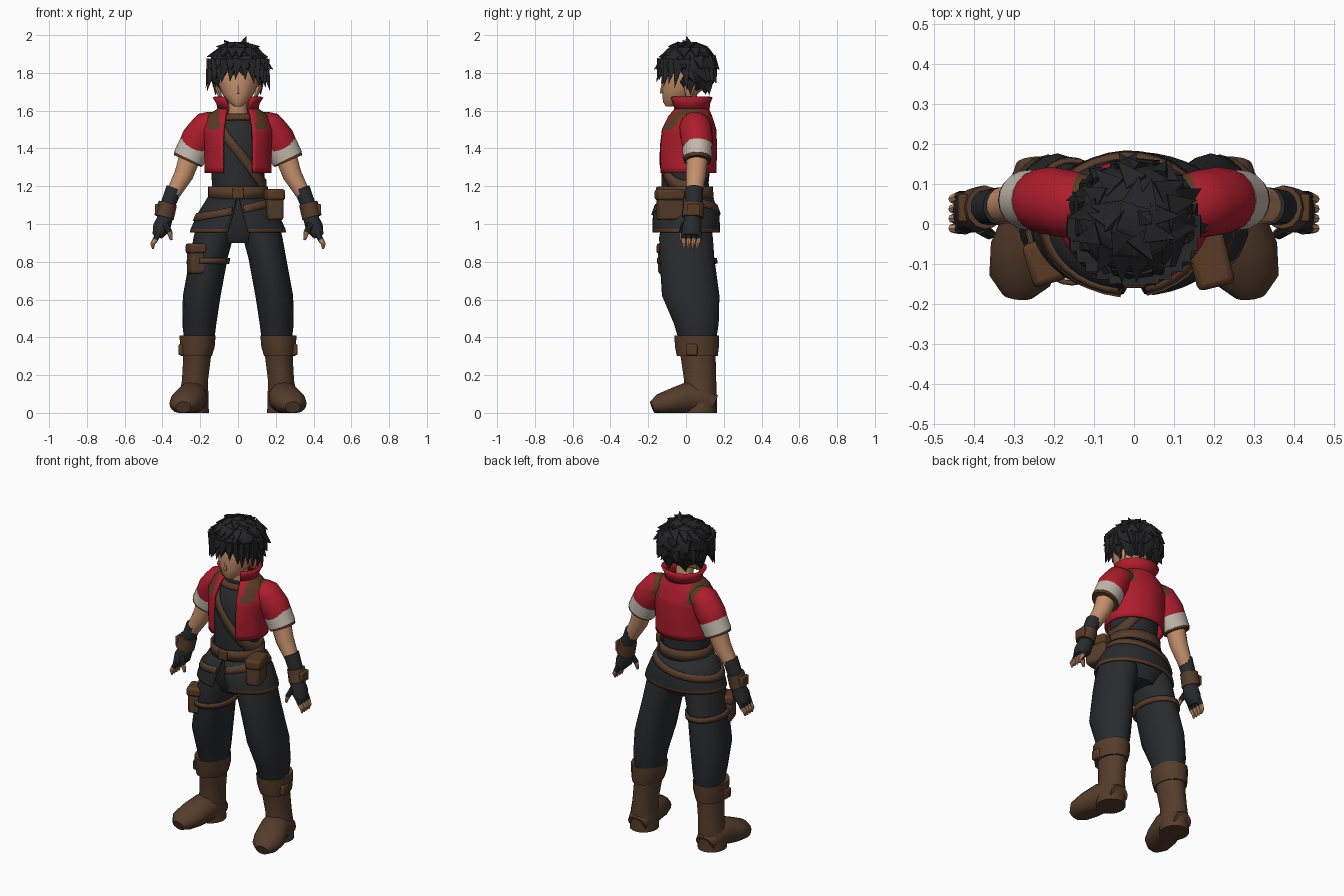
import bpy, bmesh, random
from math import sin, cos, pi, radians
from mathutils import Vector

random.seed(4)
if "Cube" in bpy.data.objects:
    bpy.data.objects.remove(bpy.data.objects["Cube"])


def material(name, *rgb):
    m = bpy.data.materials.new(name)
    m.use_nodes = True
    m.diffuse_color = (*rgb, 1)
    bsdf = m.node_tree.nodes["Principled BSDF"]
    bsdf.inputs["Base Color"].default_value = (*rgb, 1)
    bsdf.inputs["Roughness"].default_value = 0.9
    return m


SKIN = material("skin", 0.56, 0.28, 0.15)
HAIR = material("black hair", 0.018, 0.018, 0.02)
RED = material("red cloth", 0.42, 0.012, 0.026)
DARK = material("charcoal cloth", 0.022, 0.023, 0.026)
LEATHER = material("brown leather", 0.09, 0.045, 0.024)
BELT = material("belt brown", 0.10, 0.043, 0.018)
WHITE = material("off white cloth", 0.55, 0.48, 0.42)
made = []


def finish(name, bm, mats, rule=None, thick=0):
    bmesh.ops.recalc_face_normals(bm, faces=bm.faces[:])
    if rule:
        for f in bm.faces:
            f.material_index = int(rule(f.calc_center_median()))
    me = bpy.data.meshes.new(name)
    bm.to_mesh(me)
    bm.free()
    ob = bpy.data.objects.new(name, me)
    bpy.context.collection.objects.link(ob)
    for m in mats:
        me.materials.append(m)
    if thick:
        mod = ob.modifiers.new("thickness", "SOLIDIFY")
        mod.thickness = thick
        mod.offset = 0
    made.append(ob)
    return ob


def skin_rows(bm, rows, closed):
    n = len(rows[0])
    for a, b in zip(rows, rows[1:]):
        for i in range(n if closed else n - 1):
            j = (i + 1) % n
            bm.faces.new((a[i], a[j], b[j], b[i]))


def loft(name, secs, mats, n=16, up=None, side=1, sub=1, rule=None, opened=False, thick=0):
    """Rings (x, y, z, rx, ry[, front gap]); level, or square to the path when up is given."""
    fine = []
    for p, q in zip(secs, secs[1:]):
        fine += [[a + (b - a) * k / sub for a, b in zip(p, q)] for k in range(sub)]
    fine.append(list(secs[-1]))
    bm, rows = bmesh.new(), []
    for k, s in enumerate(fine):
        c, u, v = Vector(s[:3]), Vector((1, 0, 0)), Vector((0, 1, 0))
        if up:
            t = Vector(fine[min(k + 1, len(fine) - 1)][:3]) - Vector(fine[max(k - 1, 0)][:3])
            t.normalize()
            v = Vector(up) - t * t.dot(Vector(up))
            v.normalize()
            u = v.cross(t)
        gap = s[5] if opened else 0
        row = []
        for i in range(n):
            a = gap + (2 * pi - 2 * gap) * i / (n - 1 if opened else n)
            p = c + u * s[3] * sin(a) - v * s[4] * cos(a)
            row.append(bm.verts.new((p.x * side, p.y, max(p.z, 0))))
        rows.append(row)
    skin_rows(bm, rows, not opened)
    if not opened:
        bm.faces.new(rows[0])
        bm.faces.new(rows[-1])
    return finish(name, bm, mats, rule, thick)


def at(secs, z):
    """Section values of a level loft at height z."""
    order = sorted(secs, key=lambda s: s[2])
    for p, q in zip(order, order[1:]):
        if z <= q[2]:
            k = max(0, (z - p[2]) / (q[2] - p[2]))
            return [a + (b - a) * k for a, b in zip(p, q)]
    return order[-1]


def band(name, secs, height, mid, mat, off=0.008, gap=0, side=1, n=32):
    """Strap that follows a level loft, its height given by a function of the angle."""
    bm, rows = bmesh.new(), []
    for e in (-0.5, 0.5):
        row = []
        for i in range(n):
            a = gap + (2 * pi - 2 * gap) * i / (n - 1 if gap else n)
            z = mid(a) + e * height
            s = at(secs, z)
            row.append(bm.verts.new((side * (s[0] + (s[3] + off) * sin(a)),
                                     s[1] - (s[4] + off) * cos(a), z)))
        rows.append(row)
    skin_rows(bm, rows, not gap)
    return finish(name, bm, [mat], thick=0.012)


def box(name, loc, size, mat, turn=0, bevel=0.015):
    bm = bmesh.new()
    bmesh.ops.create_cube(bm, size=1)
    for v in bm.verts:
        v.co = Vector(a * b for a, b in zip(v.co, size))
    ob = finish(name, bm, [mat])
    ob.location, ob.rotation_euler = loc, (0, 0, turn)
    mod = ob.modifiers.new("soft edges", "BEVEL")
    mod.width, mod.segments = bevel, 2


# Head, neck and ears
loft("head", [(0, -.085, 1.622, .02, .02), (0, -.062, 1.645, .05, .06), (0, -.03, 1.69, .085, .095),
              (0, -.01, 1.75, .108, .122), (0, .005, 1.83, .118, .128), (0, .01, 1.91, .08, .09)], [SKIN], 20)
loft("neck", [(0, .03, 1.52, .065, .06), (0, .02, 1.6, .05, .05), (0, .0, 1.7, .052, .055)], [SKIN])
loft("nose", [(0, -.125, 1.69, .012, .014), (0, -.12, 1.75, .006, .008)], [SKIN], 6)
for s, tag in ((1, "left"), (-1, "right")):
    loft(tag + "_ear", [(.095, .015, 1.675, .01, .015), (.11, .02, 1.72, .016, .03),
                        (.115, .025, 1.76, .012, .025)], [SKIN], 8, side=s)

# Spiky hair: open-faced cap plus pointed locks
centre, radii = Vector((0, .01, 1.822)), Vector((.152, .148, .138))
bm = bmesh.new()
bmesh.ops.create_icosphere(bm, subdivisions=3, radius=1)
for v in bm.verts:
    v.co = centre + v.co * radii
bmesh.ops.delete(bm, geom=[f for f in bm.faces if (lambda c: (c.z < 1.8 and c.y < -.03) or c.z < 1.71)(
    f.calc_center_median())], context="FACES")


def lock(base, tip, r):
    d = (tip - base).normalized()
    u = d.orthogonal().normalized()
    w = d.cross(u)
    ring = [bm.verts.new(base + r * (u * cos(k * pi / 2) + w * sin(k * pi / 2))) for k in range(4)]
    end = bm.verts.new(tip)
    for k in range(4):
        bm.faces.new((ring[k], ring[(k + 1) % 4], end))
    bm.faces.new(ring)


def shell(a, e, k):
    return centre + Vector((sin(a) * cos(e), -cos(a) * cos(e), sin(e))) * radii * k


for deg, count in ((-38, 15), (-12, 17), (14, 17), (38, 13), (62, 8)):
    for i in range(count):
        a = 2 * pi * (i + random.random() * .6) / count
        e = radians(deg)
        if cos(a) > -.05 and deg < 0 and (cos(a) > .3 or deg < -20):
            continue
        tip = shell(a + random.uniform(-.25, .35), e - .2, random.uniform(1.12, 1.24))
        lock(shell(a, e + .15, .85), tip + Vector((0, 0, -.012)), .042)
for i in range(13):
    a = -1.45 + 2.9 * i / 12
    tip = shell(a + random.uniform(-.12, .12), 0, random.uniform(1.06, 1.17))
    tip.z = 1.75 - .035 * abs(a) + random.uniform(-.015, .025)
    lock(shell(a, .35, .97), tip, .042)
lock(Vector((.02, .02, 1.93)), Vector((.045, 0, 1.998)), .035)
lock(Vector((-.04, .02, 1.93)), Vector((-.075, -.02, 1.975)), .035)
finish("hair", bm, [HAIR])
hair = made.pop()

# Shirt, neck trim and chest strap
shirt = [(0, 0, 1.1, .14, .13), (0, -.005, 1.22, .138, .125), (0, 0, 1.32, .145, .13),
         (0, .005, 1.46, .155, .128), (0, .015, 1.54, .12, .1), (0, .02, 1.585, .07, .075)]
loft("shirt", shirt, [DARK], 24)
band("neck_trim", shirt, .03, lambda a: 1.567, BELT)
band("chest_strap", shirt, .075, lambda a: 1.385 - .19 * sin(a), LEATHER, off=.006, n=48)

# Open jacket with shoulder straps coloured by position
strap = lambda c: .095 < abs(c.x) < .15 and c.z > 1.5
loft("jacket", [(0, .005, 1.27, .172, .15, .46), (0, .005, 1.4, .172, .154, .46), (0, .01, 1.5, .182, .145, .42),
                (0, .018, 1.57, .155, .115, .42), (0, .025, 1.612, .098, .09, .55)],
     [RED, BELT], 48, sub=4, rule=strap, opened=True, thick=.012)
loft("jacket_collar", [(0, .025, 1.6, .1, .092, .55), (0, .022, 1.64, .108, .1, .55),
                       (0, .02, 1.672, .128, .115, .6)], [RED], 28, opened=True, thick=.014)

# Belt, hips and split overskirt with trim
skirt = [(0, 0, .955, .25, .176, .22), (0, 0, .972, .246, .176, .2), (0, 0, 1.05, .212, .172, .12),
         (0, 0, 1.15, .15, .135, .03)]
loft("hips", [(0, .01, .9, .13, .1), (0, .01, .97, .19, .14), (0, 0, 1.15, .14, .125)], [DARK], 24)
loft("overskirt", skirt, [DARK, BELT], 40, rule=lambda c: c.z < .97, opened=True, thick=.01)
band("hip_belt", skirt, .04, lambda a: 1.075 + .04 * sin(a), LEATHER, gap=.15)
band("waist_belt", shirt, .065, lambda a: 1.165, LEATHER, off=.014)
box("belt_buckle", (0, -.15, 1.165), (.06, .02, .06), BELT, bevel=.006)
box("hip_pouch", (.187, -.085, 1.095), (.085, .135, .15), LEATHER, .25)
box("hip_pouch_flap", (.189, -.086, 1.155), (.096, .148, .06), BELT, .25)

# Arms and legs
Y, Z = (0, 1, 0), (0, 0, 1)
leg = [(.205, .06, .39, .08, .1), (.205, .055, .47, .09, .118), (.192, .025, .62, .1, .152),
       (.155, .005, .82, .1, .145), (.13, 0, .93, .105, .142), (.11, 0, 1.03, .1, .125)]
for s, tag in ((1, "left_"), (-1, "right_")):
    loft(tag + "sleeve", [(.09, .045, 1.535, .06, .07), (.165, .05, 1.515, .082, .085),
                          (.212, .058, 1.45, .088, .085), (.245, .06, 1.38, .082, .075)],
         [RED, BELT], 20, Y, s, 3, strap)
    loft(tag + "sleeve_cuff", [(.228, .06, 1.415, .087, .079), (.262, .06, 1.345, .085, .076)],
         [WHITE], 20, Y, s)
    loft(tag + "cuff_edge", [(.26, .06, 1.349, .083, .074), (.267, .06, 1.333, .08, .072)],
         [BELT], 20, Y, s)
    loft(tag + "forearm", [(.25, .06, 1.37, .06, .058), (.287, .053, 1.26, .052, .053),
                           (.35, .043, 1.15, .038, .042)], [SKIN], 14, Y, s)
    loft(tag + "glove", [(.337, .045, 1.19, .044, .047), (.368, .042, 1.11, .041, .044),
                         (.39, .035, 1.02, .043, .046), (.405, .03, .98, .048, .052),
                         (.428, .028, .935, .028, .05)], [DARK], 14, Y, s)
    loft(tag + "wristband", [(.372, .042, 1.11, .05, .055), (.392, .036, 1.035, .053, .057)],
         [LEATHER], 12, Y, s)
    box(tag + "wristband_plate", (s * .428, .04, 1.075), (.025, .07, .06), BELT, bevel=.006)
    for i in range(4):
        y = -.012 + .027 * i
        loft(f"{tag}finger_{i + 1}", [(.42, y, .955, .016, .014), (.437, y, .918, .015, .013),
                                      (.452, y * .9, .895, .013, .012), (.45, y * .8, .868, .005, .005)],
             [DARK, SKIN], 8, Y, s, rule=lambda c: c.z < .917)
    loft(tag + "thumb", [(.385, -.01, 1.0, .018, .016), (.362, -.025, .955, .015, .014),
                         (.352, -.025, .915, .007, .007)], [DARK, SKIN], 8, Y, s, rule=lambda c: c.z < .95)

    loft(tag + "trouser_leg", leg, [DARK], 16, side=s)
    loft(tag + "boot_shaft", [(.215, .06, .36, .08, .1), (.217, .065, .29, .074, .092),
                              (.228, .075, .17, .07, .085), (.235, .075, .07, .08, .088),
                              (.235, .075, 0, .082, .088)], [LEATHER], 18, side=s)
    loft(tag + "boot_foot", [(.235, .15, .045, .06, .05), (.235, .09, .07, .08, .08), (.245, .01, .08, .084, .085),
                             (.27, -.07, .06, .092, .07), (.286, -.14, .045, .078, .055),
                             (.29, -.178, .03, .04, .032)], [LEATHER], 18, Z, s)
    loft(tag + "boot_cuff", [(.22, .06, .3, .084, .108), (.215, .058, .35, .094, .116),
                             (.214, .056, .41, .098, .118), (.208, .058, .4, .08, .1)], [LEATHER], 14, side=s)
    box(tag + "boot_buckle", (s * .3, .03, .335), (.03, .06, .06), BELT, bevel=.008)

# Thigh strap and pouch
band("thigh_strap", leg, .03, lambda a: .805, LEATHER, side=-1)
box("thigh_pouch", (-.222, -.092, .81), (.08, .1, .15), LEATHER, .3)
box("thigh_pouch_flap", (-.222, -.094, .87), (.092, .112, .055), BELT, .3)

# Soft shading everywhere except the faceted hair
bpy.ops.object.select_all(action="DESELECT")
for ob in made:
    ob.select_set(True)
bpy.context.view_layer.objects.active = made[0]
bpy.ops.object.shade_smooth_by_angle(angle=radians(40))
